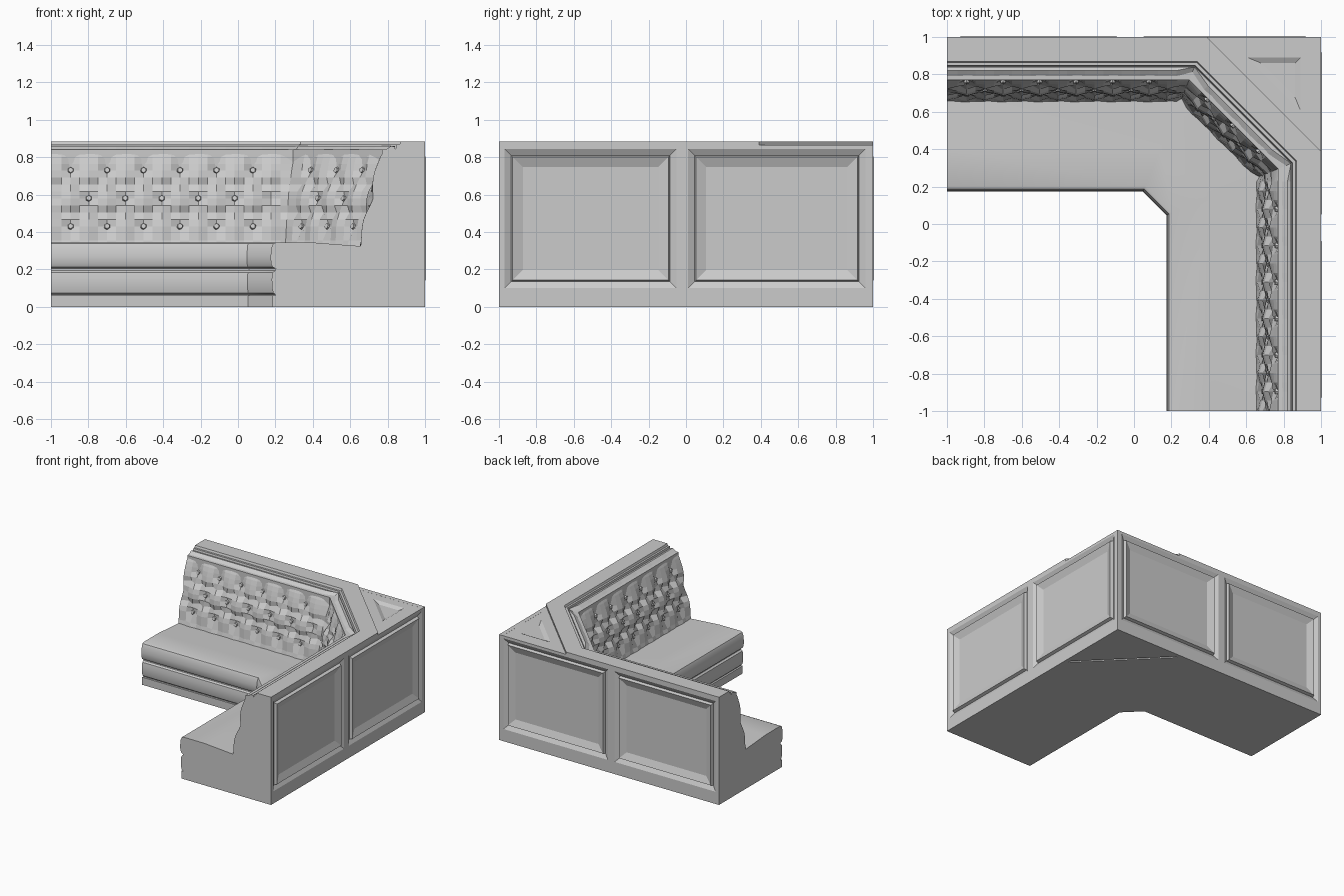
import bpy, bmesh, math
from mathutils import Vector, Matrix

if "Cube" in bpy.data.objects:
    bpy.data.objects.remove(bpy.data.objects["Cube"], do_unlink=True)

GREY = (0.6, 0.6, 0.6, 1)
mat = bpy.data.materials.new("plain_grey")
mat.use_nodes = True
mat.diffuse_color = GREY
mat.node_tree.nodes["Principled BSDF"].inputs["Base Color"].default_value = GREY

MITER, DIAG = 0.39, math.sqrt(0.5)
SLOPE = math.tan(math.pi / 8)
PITCH, RISE, Z_LOW, PHASE = 0.195, 0.30, 0.43, 0.275
TUFT = 0.04


def finish(name, bm, smooth=False):
    bmesh.ops.recalc_face_normals(bm, faces=bm.faces[:])
    mesh = bpy.data.meshes.new(name)
    bm.to_mesh(mesh)
    bm.free()
    obj = bpy.data.objects.new(name, mesh)
    bpy.context.collection.objects.link(obj)
    mesh.materials.append(mat)
    if smooth:
        bpy.ops.object.select_all(action='DESELECT')
        obj.select_set(True)
        bpy.context.view_layer.objects.active = obj
        bpy.ops.object.shade_smooth_by_angle(angle=math.radians(30))
    return obj


def place(wing, u, d, z):
    """Position on a wing: u runs along it, d is the distance in from its back."""
    if wing == 1:
        c = (MITER + 1) / 2 - DIAG * d
        return Vector((c + DIAG * u, c - DIAG * u, z))
    if u is None:
        u = MITER - SLOPE * d
    return Vector((u, 1 - d, z)) if wing == 0 else Vector((1 - d, u, z))


def sweep(name, stations, profile, smooth=False):
    """Closed profile carried round the corner, capped at both ends."""
    bm = bmesh.new()
    rings = []
    for wing, u in stations:
        rings.append([bm.verts.new(place(wing, u, d, z)) for d, z in profile(wing, u)])
    n = len(rings[0])
    for a, b in zip(rings, rings[1:]):
        for i in range(n):
            j = (i + 1) % n
            bm.faces.new((a[i], a[j], b[j], b[i]))
    bm.faces.new(rings[0])
    bm.faces.new(rings[-1])
    return finish(name, bm, smooth)


CORNERS = [(0, -1), (0, None), (2, None), (2, -1)]

# Wall core with its overhanging cap and the stepped lip behind the cushion
WALL = [(0.03, 0), (0.03, 0.866), (0, 0.866), (0, 0.885), (0.13, 0.885), (0.136, 0.868),
        (0.152, 0.868), (0.157, 0.845), (0.23, 0.84), (0.23, 0)]
sweep("wall_core", CORNERS, lambda w, u: WALL)

# Seat cushion, lower upholstered band and plinth
SEAT = [(0.21, 0.205), (0.21, 0.325), (0.35, 0.325), (0.6, 0.344), (0.795, 0.345),
        (0.812, 0.338), (0.82, 0.32), (0.826, 0.27), (0.824, 0.23), (0.815, 0.212), (0.8, 0.205)]
sweep("seat_cushion", CORNERS, lambda w, u: SEAT, True)
BAND = [(0.21, 0.06), (0.21, 0.205), (0.797, 0.205), (0.8, 0.195), (0.814, 0.185),
        (0.82, 0.15), (0.818, 0.1), (0.812, 0.075), (0.8, 0.065), (0.8, 0.06)]
sweep("lower_band", CORNERS, lambda w, u: BAND, True)
PLINTH = [(0.21, 0), (0.21, 0.062), (0.815, 0.062), (0.815, 0)]
sweep("plinth", CORNERS, lambda w, u: PLINTH)

# Tufted backrest
LEAN = [(0.30, 0.353), (0.45, 0.335), (0.62, 0.305), (0.73, 0.268), (0.8, 0.24), (0.835, 0.22),
        (0.86, 0.18)]


def lean(z):
    for (z0, d0), (z1, d1) in zip(LEAN, LEAN[1:]):
        if z <= z1:
            return d0 + (d1 - d0) * (z - z0) / (z1 - z0)
    return LEAN[-1][1]


def dip(wing, u, z):
    """Depth of the diamond pleats, running into straight pleats at the top."""
    if u is None:
        return 0.02
    x = u / PITCH if wing == 1 else (u - PHASE) / PITCH
    top = Z_LOW + RISE
    if z > top:
        puff = abs(math.sin(math.pi * x))
        amp = max(0, TUFT * (1 - (z - top) / 0.12))
    else:
        k = (z - Z_LOW) / RISE
        puff = abs(math.sin(math.pi * (x + k)) * math.sin(math.pi * (x - k)))
        amp = TUFT if z >= Z_LOW else TUFT * max(0.25, 1 - (Z_LOW - z) / 0.12)
    return amp * (1 - math.sqrt(puff))


ROWS = [0.32, 0.355] + [Z_LOW + RISE / 8 * i for i in range(9)] + [0.765, 0.8, 0.835, 0.86]


def back_profile(wing, u):
    front = [(lean(z) - dip(wing, u, z), z) for z in ROWS]
    return front + [(0.16, 0.855), (0.16, 0.32)]


step = PITCH / 4
run = [-1] + [PHASE - step * k for k in range(25, 0, -1)] + [None]
stations = [(0, u) for u in run]
stations += [(1, step * k) for k in range(-5, 6)]
stations += [(2, u) for u in reversed(run)]
sweep("tufted_backrest", stations, back_profile)

# Upholstery buttons
bm = bmesh.new()
FACING = [Vector((0, -1, 0.2)), Vector((-DIAG, -DIAG, 0.2)), Vector((-1, 0, 0.2))]
for row in range(3):
    z = Z_LOW + RISE / 2 * row
    half = 0.5 * (row % 2)
    side = [PHASE - PITCH * (k + half) for k in range(1, 7 - row % 2)]
    middle = [PITCH * (k + half) for k in range(-1, 2 - row % 2)]
    for wing, spots in ((0, side), (1, middle), (2, side)):
        turn = FACING[wing].to_track_quat('Z', 'Y').to_matrix().to_4x4()
        for u in spots:
            spot = place(wing, u, lean(z) - TUFT + 0.008, z)
            bmesh.ops.create_cone(bm, cap_ends=True, segments=6, radius1=0.021, radius2=0.014,
                                  depth=0.022, matrix=Matrix.Translation(spot) @ turn)
finish("buttons", bm)


# Panelled outer faces, one per wing
def panelling(name, wing):
    bm = bmesh.new()
    us = [-1, -0.97, -0.05, 0.01, 0.96, 1]
    zs = [0, 0.1, 0.845, 0.866]
    grid = [[bm.verts.new(place(wing, u, 0, z)) for z in zs] for u in us]
    faces = {}
    for i in range(len(us) - 1):
        for j in range(len(zs) - 1):
            faces[i, j] = bm.faces.new((grid[i][j], grid[i + 1][j],
                                        grid[i + 1][j + 1], grid[i][j + 1]))
    panels = [faces[1, 1], faces[3, 1]]
    inward = place(wing, 0, 0.035, 0) - place(wing, 0, 0, 0)
    extra = bmesh.ops.extrude_face_region(bm, geom=list(faces.values()), use_keep_orig=True)
    moved = [g for g in extra["geom"] if isinstance(g, bmesh.types.BMVert)]
    bmesh.ops.translate(bm, verts=moved, vec=inward)
    bmesh.ops.recalc_face_normals(bm, faces=bm.faces[:])
    # Sloped frame, raised moulding, then a bevel down to the sunk field
    for width, depth in ((0.035, -0.02), (0.008, 0.024), (0.055, -0.022)):
        bmesh.ops.inset_individual(bm, faces=panels, thickness=width, depth=depth,
                                   use_even_offset=True)
    finish(name, bm)


panelling("back_panelling", 0)
panelling("left_panelling", 2)

# Corner block behind the diagonal, with a sunk triangular top
bm = bmesh.new()
E = 0.98
outline = [(MITER, E), (E, E), (E, MITER)]
low = [bm.verts.new((x, y, 0)) for x, y in outline]
high = [bm.verts.new((x, y, 0.8655)) for x, y in outline]
bm.faces.new(low)
top = bm.faces.new(high)
for i in range(3):
    j = (i + 1) % 3
    bm.faces.new((low[i], low[j], high[j], high[i]))
bmesh.ops.recalc_face_normals(bm, faces=bm.faces[:])
for width, depth in ((0.09, 0), (0.03, -0.015)):
    bmesh.ops.inset_individual(bm, faces=[top], thickness=width, depth=depth,
                               use_even_offset=True)
finish("corner_block", bm)
